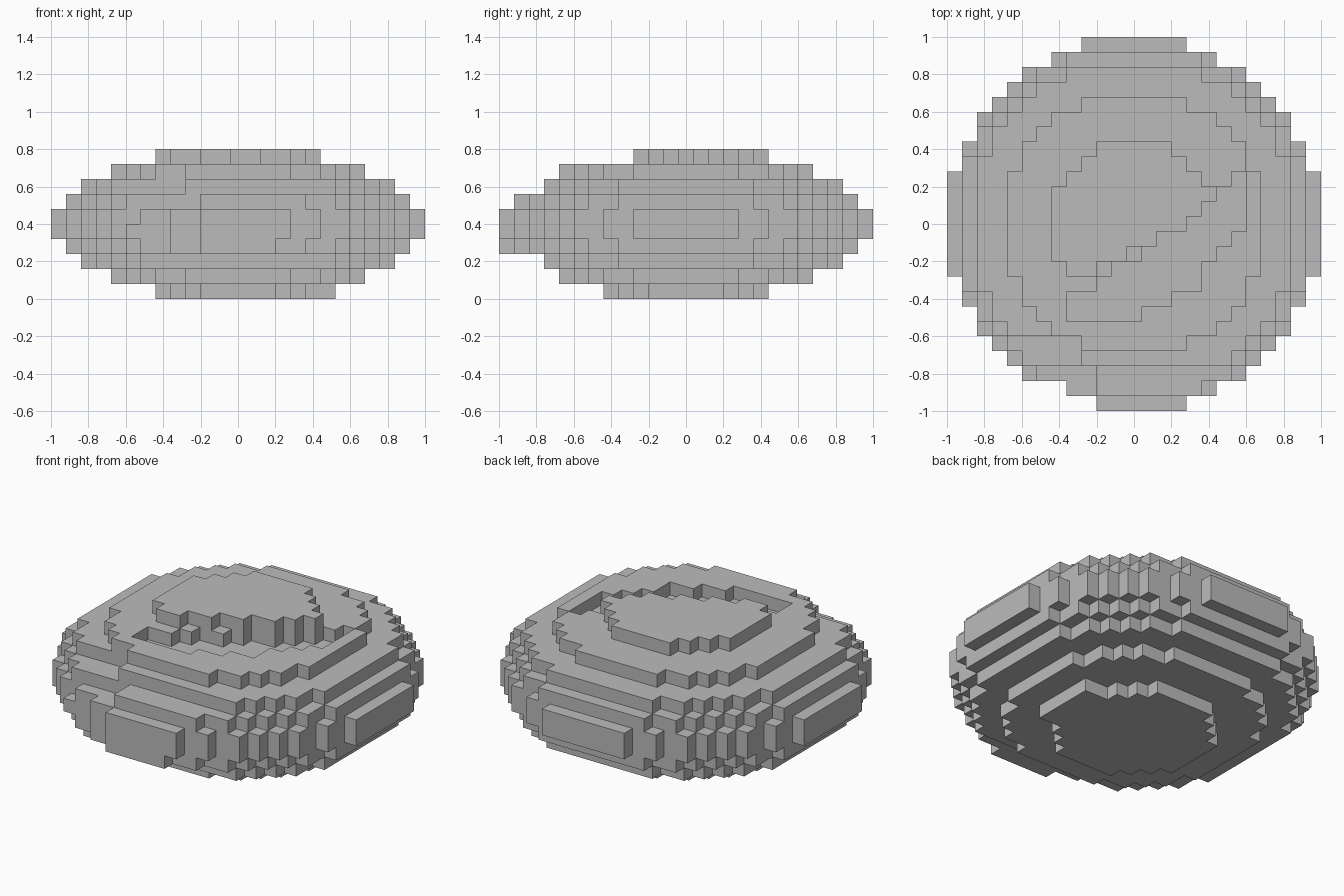
import bpy
import bmesh
import math
from mathutils import Vector

cube = bpy.data.objects.get("Cube")
if cube:
    bpy.data.objects.remove(cube, do_unlink=True)

CELL = 0.08      # edge of one block
RADIUS = 12.5    # ellipsoid radii, in blocks
HALF_HEIGHT = 5

# Crescent pit: for each column from x = -4, its front and back row
PIT_FRONT = [-6, -6, -6, -6, -6, -5, -5, -4, -4, -2, -1, 0]
PIT_BACK = [-5, -5, -4, -3, -3, -2, -1, -1, 0, 1, 2, 3]
CAP_FRONT = [-4, -4, -3, -3, -2, -2, -1, -1, 0, 1, 2, 3]


def in_pit(i, j, k):
    if not -4 <= i <= 7:
        return False
    if k == 8:
        return PIT_FRONT[i + 4] <= j <= PIT_BACK[i + 4]
    return k == 9 and j <= CAP_FRONT[i + 4]


def front_row(i, k):
    """Foremost row allowed on the reshaped front side."""
    if k == 7:
        return -7 if i < -3 else -9
    if k == 2:
        return -9
    if k == 6 and i < -2:
        return -9
    if k in (3, 4, 5):
        if i < -6 and k == 5:
            return -9
        if i < -4:
            return -10
        if i < -2:
            return -11
    return -12


def filled(i, j, k):
    if not 0 <= k <= 9:
        return False
    # Additions: lower lip of the front panel, edge of the underside
    if k == 3 and j == -12 and -2 <= i <= 2:
        return True
    if k == 0 and i == 6 and abs(j) <= 2:
        return True
    height = (k + 0.5 - HALF_HEIGHT) / HALF_HEIGHT
    if i * i + j * j > RADIUS ** 2 * (1 - height ** 2):
        return False
    return j >= front_row(i, k) and not in_pit(i, j, k)


def add_face(bm, cell, axis, sign):
    """One square on the given side of a block, facing outward."""
    normal = Vector((0, 0, 0))
    normal[axis] = sign
    u = Vector((0, 0, 0))
    u[(axis + 1) % 3] = 1
    v = normal.cross(u)
    centre = Vector(cell) + Vector((0, 0, 0.5)) + normal / 2
    corners = [(-u - v), (u - v), (u + v), (-u + v)]
    bm.faces.new([bm.verts.new((centre + c / 2) * CELL) for c in corners])


# Stepped body: only the exposed sides of the blocks
bm = bmesh.new()
for k in range(10):
    for i in range(-12, 13):
        for j in range(-12, 13):
            if not filled(i, j, k):
                continue
            for axis in range(3):
                for sign in (-1, 1):
                    near = [i, j, k]
                    near[axis] += sign
                    if not filled(*near):
                        add_face(bm, (i, j, k), axis, sign)
bmesh.ops.remove_doubles(bm, verts=bm.verts, dist=CELL / 100)
bmesh.ops.dissolve_limit(bm, angle_limit=math.radians(1),
                         verts=bm.verts, edges=bm.edges)

mesh = bpy.data.meshes.new("stepped_body")
bm.to_mesh(mesh)
bm.free()
body = bpy.data.objects.new("stepped_body", mesh)
bpy.context.collection.objects.link(body)

# Plain grey stone
grey = bpy.data.materials.new("stone_grey")
grey.use_nodes = True
colour = (0.5, 0.5, 0.5, 1)
grey.diffuse_color = colour
grey.node_tree.nodes["Principled BSDF"].inputs["Base Color"].default_value = colour
mesh.materials.append(grey)
